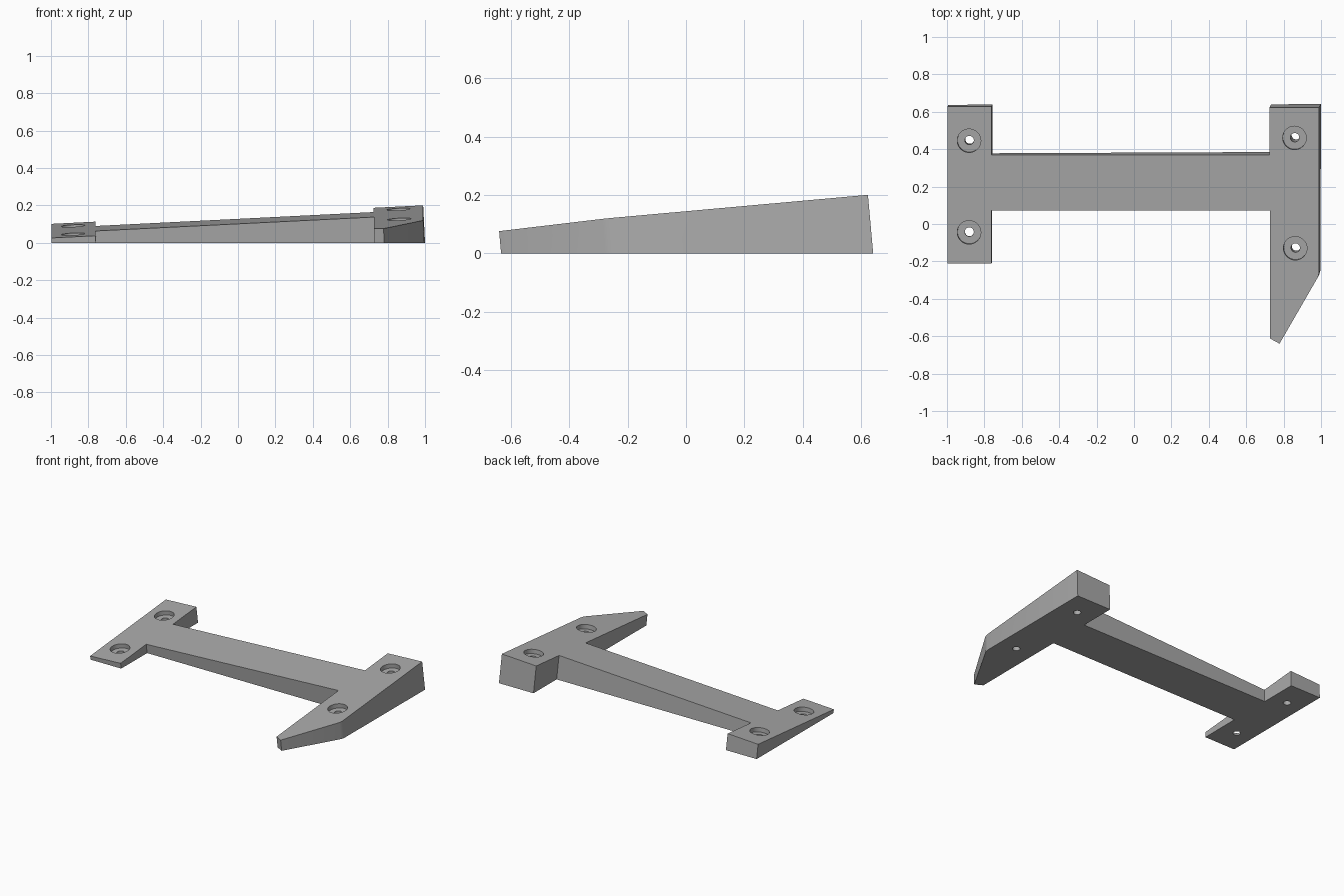
import bpy
import bmesh
from mathutils import Vector

cube = bpy.data.objects.get("Cube")
if cube:
    bpy.data.objects.remove(cube)

grey = bpy.data.materials.new("mid grey")
grey.use_nodes = True
grey.diffuse_color = (0.4, 0.4, 0.4, 1)
grey.node_tree.nodes["Principled BSDF"].inputs["Base Color"].default_value = (0.4, 0.4, 0.4, 1)

# Sloping top plane; walls and holes run square to it
SLOPE_X, SLOPE_Y = 0.05, 0.09
NORMAL = Vector((-SLOPE_X, -SLOPE_Y, 1)).normalized()


def on_top(x, y):
    return Vector((x, y, 0.2 + SLOPE_X * (x - 0.99) + SLOPE_Y * (y - 0.62)))


def on_base(x, y):
    p = on_top(x, y)
    return p - NORMAL * (p.z / NORMAL.z)


# Plate outline: left crossbar, beam, right crossbar with tapered tip
outline = [
    (-0.998, -0.21), (-0.762, -0.21), (-0.762, 0.073), (0.727, 0.073),
    (0.727, -0.612), (0.778, -0.64), (0.983, -0.285), (0.99, -0.26),
    (0.99, 0.623), (0.724, 0.623), (0.724, 0.37), (-0.762, 0.37),
    (-0.762, 0.628), (-0.998, 0.628),
]
bm = bmesh.new()
top = [bm.verts.new(on_top(*p)) for p in outline]
base = [bm.verts.new(on_base(*p)) for p in outline]
bm.faces.new(top)
bm.faces.new(base[::-1])
for i in range(len(outline)):
    j = (i + 1) % len(outline)
    bm.faces.new((base[i], base[j], top[j], top[i]))
bmesh.ops.recalc_face_normals(bm, faces=bm.faces)
mesh = bpy.data.meshes.new("wedge_plate")
bm.to_mesh(mesh)
bm.free()
plate = bpy.data.objects.new("wedge_plate", mesh)
bpy.context.collection.objects.link(plate)
mesh.materials.append(grey)


def drill(name, x, y, radius, depth):
    """Cut a round hole square to the top face."""
    over = 0.05
    centre = on_top(x, y) + NORMAL * (over - depth) / 2
    bpy.ops.mesh.primitive_cylinder_add(
        vertices=48, radius=radius, depth=depth + over, location=centre,
        rotation=NORMAL.to_track_quat("Z", "Y").to_euler())
    cutter = bpy.context.object
    cutter.name = name
    cutter.hide_render = True
    cutter.data.materials.append(grey)
    mod = plate.modifiers.new(name, "BOOLEAN")
    mod.operation = "DIFFERENCE"
    mod.solver = "EXACT"
    mod.object = cutter
    bpy.context.view_layer.objects.active = plate
    bpy.ops.object.modifier_apply(modifier=name)
    bpy.data.objects.remove(cutter)


# Counterbored screw holes
for x, y in [(-0.882, 0.445), (-0.882, -0.045), (0.858, 0.46), (0.862, -0.13)]:
    drill("screw_head_recess", x, y, 0.063, 0.03)
    drill("screw_hole", x, y, 0.024, 0.3)

bpy.ops.object.select_all(action="DESELECT")
plate.select_set(True)
bpy.context.view_layer.objects.active = plate
bpy.ops.object.shade_smooth_by_angle(angle=0.35)
